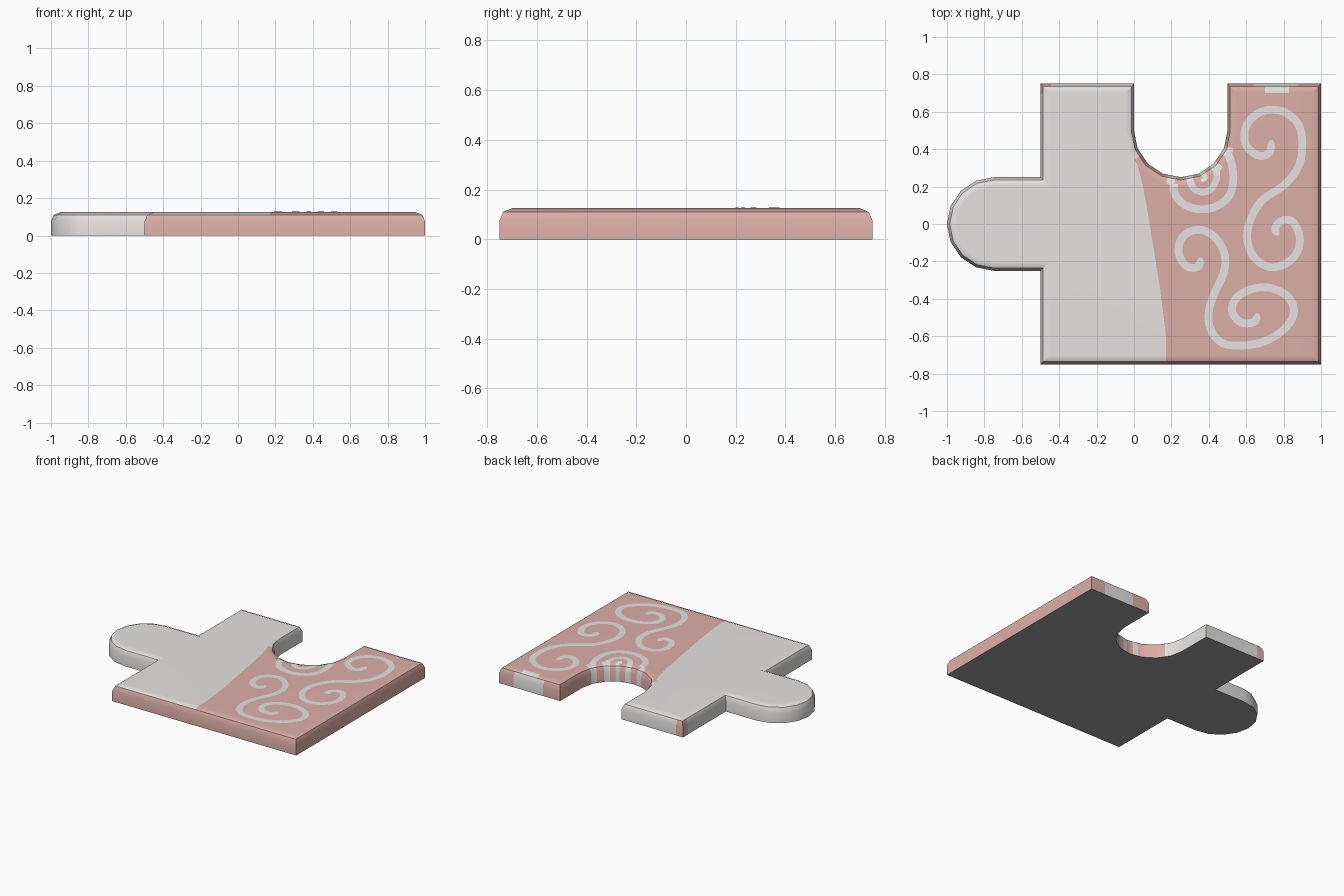
import bpy, bmesh, math
from mathutils import Vector

if "Cube" in bpy.data.objects:
    bpy.data.objects.remove(bpy.data.objects["Cube"])

R, STEP = 0.25, math.radians(22.5)
NOTCH, TAB = Vector((0.25, 0.5)), Vector((-0.75, 0.0))
BEVEL = [(0, 0), (0, 0.075), (0.0146, 0.110), (0.05, 0.125)]   # inset, height
STRIPES = [(-106, -96), (-84, -75), (-66, -60), (-51, -42), (-30, -20)]
SPLIT, WALL_SPLIT = -140, -148                # notch angles of the colour change, top and wall


def material(name, rgb):
    m = bpy.data.materials.new(name)
    m.diffuse_color = (*rgb, 1)
    m.use_nodes = True
    m.node_tree.nodes["Principled BSDF"].inputs["Base Color"].default_value = m.diffuse_color
    return m


LIGHT = material("light grey", (0.79, 0.765, 0.75))
PINK = material("dusty pink", (0.72, 0.43, 0.385))
BACK = material("backing grey", (0.35, 0.35, 0.35))


def make_object(name, bm, mats):
    me = bpy.data.meshes.new(name)
    bm.to_mesh(me)
    bm.free()
    ob = bpy.data.objects.new(name, me)
    bpy.context.collection.objects.link(ob)
    for m in mats:
        me.materials.append(m)
    return ob


def on_notch(deg):
    """Point of the 16-sided notch outline at an angle."""
    a = math.radians(deg)
    mid = (math.floor(a / STEP + 1e-6) + 0.5) * STEP
    r = R * math.cos(STEP / 2) / math.cos(a - mid)
    return NOTCH + Vector((math.cos(a), math.sin(a))) * r


# Outline, counter-clockwise, with extra points where the edge colour changes
angles = sorted({-22.5 * i for i in range(9)} | {a for s in STRIPES for a in s}
                | {SPLIT, WALL_SPLIT}, reverse=True)
outline = [Vector(p) for p in [(-0.5, -0.75), (0.17, -0.75), (1, -0.75), (1, 0.75),
                               (0.88, 0.75), (0.83, 0.75), (0.70, 0.75), (0.64, 0.75), (0.5, 0.75)]]
split_a, split_b = 1, len(outline) + angles.index(SPLIT)
outline += [on_notch(a) for a in angles]
outline += [Vector(p) for p in [(0, 0.75), (-0.445, 0.75), (-0.5, 0.75), (-0.5, 0.695), (-0.5, 0.25)]]
outline += [TAB + R * Vector((math.cos(a), math.sin(a)))
            for a in [math.pi / 2 + i * STEP for i in range(9)]]
outline.append(Vector((-0.5, -0.25)))
N = len(outline)


def inset(d):
    pts = []
    for i, p in enumerate(outline):
        e1 = (p - outline[i - 1]).normalized()
        e2 = (outline[(i + 1) % N] - p).normalized()
        n1, n2 = Vector((-e1.y, e1.x)), Vector((-e2.y, e2.x))
        pts.append(p + (n1 + n2) * d / (1 + n1.dot(n2)))
    return pts


def edge_colours(m):
    """Colour index (0 light, 1 pink) of wall and of upper bevel, by edge midpoint."""
    if m.x < -0.49:
        return (1 if m.y > 0.695 else 0), 0
    if m.y > 0.74:
        if m.x < 0:
            return (1 if m.x < -0.445 else 0), 0
        return (0 if 0.64 < m.x < 0.88 else 1), (0 if 0.70 < m.x < 0.83 else 1)
    if -0.01 < m.x < 0.51 and m.y > 0.2:
        if m.y > 0.5:
            c = 0 if m.x < 0.25 else 1
        else:
            a = math.degrees(math.atan2(m.y - NOTCH.y, m.x - NOTCH.x))
            c = 0 if a < WALL_SPLIT or any(lo < a < hi for lo, hi in STRIPES) else 1
        return c, c
    return 1, (0 if m.x < 0.17 else 1)


# Puzzle piece body
bm = bmesh.new()
loops = [[bm.verts.new((p.x, p.y, z)) for p in inset(d)] for d, z in BEVEL]
for i in range(N):
    j = (i + 1) % N
    wall, top = edge_colours((outline[i] + outline[j]) / 2)
    for k in range(3):
        f = bm.faces.new((loops[k][i], loops[k][j], loops[k + 1][j], loops[k + 1][i]))
        f.material_index = top if k == 2 else wall
bm.faces.new(loops[0][::-1]).material_index = 2
# Top split into a light and a pink half along a gentle curve
seam = [bm.verts.new((x, y, 0.125)) for x, y in
        [(0.05, 0.19), (0.07, 0.08), (0.10, -0.10), (0.14, -0.35), (0.165, -0.55), (0.172, -0.63)]]
rim = loops[3]
bm.faces.new(rim[split_a:split_b + 1] + seam).material_index = 1
bm.faces.new(rim[split_b:] + rim[:split_a + 1] + seam[::-1]).material_index = 0
body = make_object("puzzle_piece", bm, [LIGHT, PINK, BACK])
bpy.context.view_layer.objects.active = body
body.select_set(True)
bpy.ops.object.shade_smooth_by_angle(angle=math.radians(32))
wn = body.modifiers.new("weighted normals", 'WEIGHTED_NORMAL')
wn.keep_sharp = True


def surface_z(p):
    """Height of the top beside the notch, following its bevel."""
    if p.y > 0.5:
        return 0.125
    d = max((p - NOTCH).dot(Vector((math.cos(a), math.sin(a))))
            for a in [-(k + 0.5) * STEP for k in range(8)]) - R * math.cos(STEP / 2)
    d = max(d, 0.005)
    for (d0, z0), (d1, z1) in zip(BEVEL[1:], BEVEL[2:]):
        if d < d1:
            return z0 + (z1 - z0) * (d - d0) / (d1 - d0)
    return 0.125


def swirl(name, points, width, taper):
    """Flat painted ribbon along a smooth path."""
    P = [Vector(p) for p in points]
    P = [2 * P[0] - P[1]] + P + [2 * P[-1] - P[-2]]
    path = []
    for a, b, c, d in zip(P, P[1:], P[2:], P[3:]):
        for s in range(8):
            t = s / 8
            path.append(0.5 * (2 * b + (c - a) * t + (2 * a - 5 * b + 4 * c - d) * t * t
                               + (3 * b - a - 3 * c + d) * t ** 3))
    path.append(P[-2])
    bm = bmesh.new()
    prev = None
    for i, p in enumerate(path):
        t = (path[min(i + 1, len(path) - 1)] - path[max(i - 1, 0)]).normalized()
        end = min(i, len(path) - 1 - i)
        w = width / 2 * (math.sqrt(min(1, (end + 0.4) / 4)) if taper else 1)
        side = Vector((-t.y, t.x)) * w
        row = [bm.verts.new((q.x, q.y, surface_z(q) + 0.002)) for q in (p + side, p - side)]
        if prev:
            bm.faces.new((prev[0], prev[1], row[1], row[0]))
        prev = row
    make_object(name, bm, [LIGHT])


# Painted swirls on the pink half
swirl("right_swirl", [
    (.735, .45), (.725, .385), (.67, .365), (.60, .42), (.595, .51), (.645, .58), (.725, .61),
    (.81, .595), (.88, .53), (.90, .43), (.88, .31), (.805, .21), (.69, .13), (.63, .04),
    (.605, -.07), (.64, -.175), (.725, -.23), (.815, -.21), (.875, -.145), (.885, -.065),
    (.85, .01), (.795, .02), (.755, -.02), (.77, -.06)], 0.042, True)
swirl("lower_swirl", [
    (.36, -.18), (.34, -.23), (.28, -.225), (.24, -.16), (.25, -.085), (.30, -.04), (.375, -.035),
    (.445, -.085), (.485, -.165), (.48, -.26), (.43, -.37), (.40, -.47), (.41, -.565), (.47, -.635),
    (.565, -.65), (.69, -.63), (.80, -.565), (.855, -.475), (.82, -.385), (.715, -.34),
    (.61, -.355), (.54, -.405), (.525, -.47), (.57, -.525), (.64, -.525), (.665, -.48)], 0.042, True)
swirl("notch_swirl_outer", [(.215, .215), (.215, .17), (.26, .11), (.34, .08), (.43, .09),
                            (.505, .145), (.53, .225), (.525, .31), (.505, .37)], 0.042, False)
swirl("notch_swirl_inner", [(.305, .215), (.325, .185), (.37, .17), (.415, .19),
                            (.44, .24), (.443, .285)], 0.036, False)
swirl("notch_swirl_core", [(.368, .245), (.378, .228)], 0.03, False)
